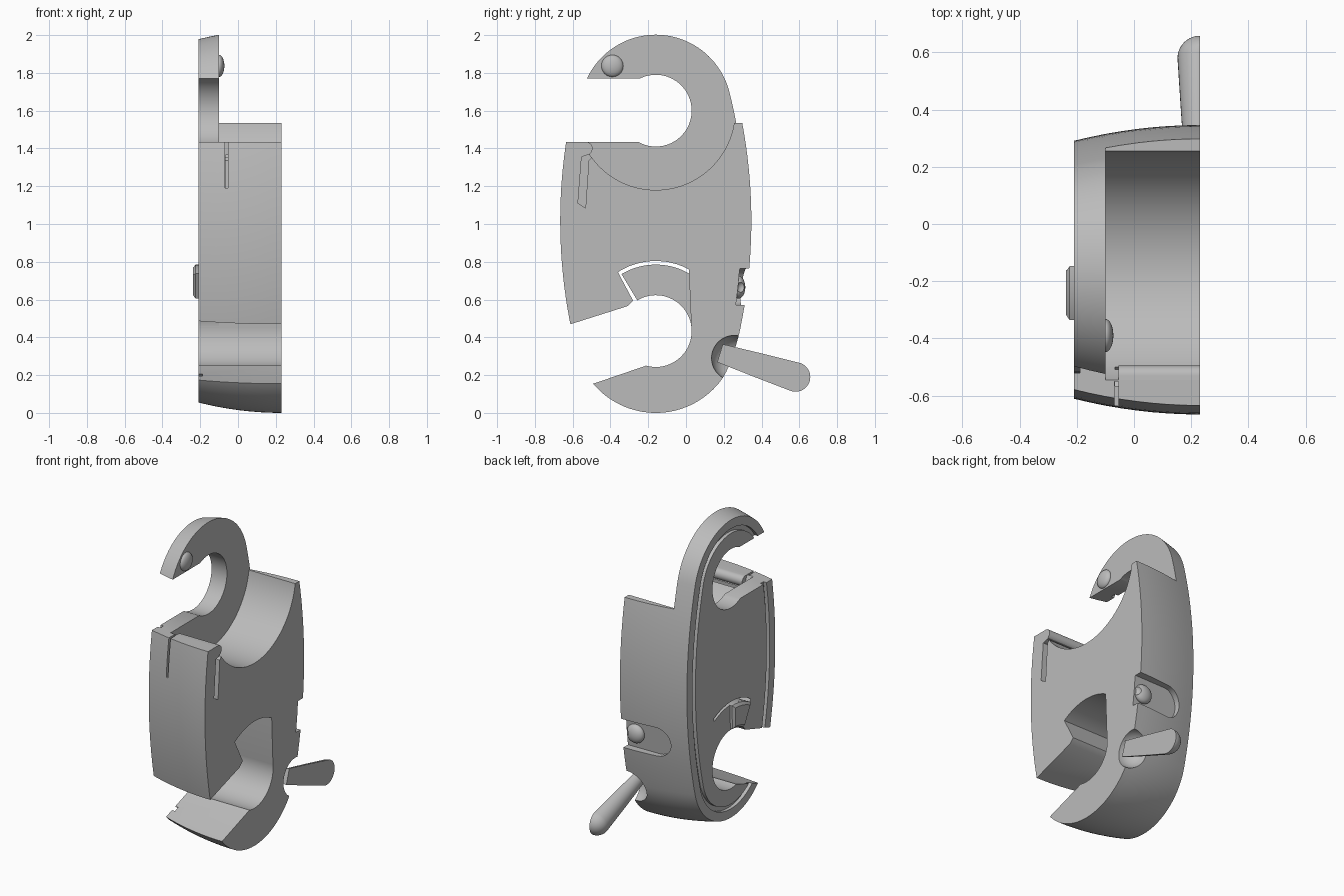
import bpy, bmesh, math
from mathutils import Vector, Matrix

cube = bpy.data.objects.get("Cube")
if cube:
    bpy.data.objects.remove(cube)

CY, LOW, HIGH = -0.16, 0.433, 1.6      # centres of the two round ends
CUT, SIDE, LAYER = 0.23, -0.21, -0.10  # split plane, outer side, inner face of the hook

gray = bpy.data.materials.new("plain_gray")
gray.use_nodes = True
gray.diffuse_color = (0.5, 0.5, 0.5, 1)
gray.node_tree.nodes["Principled BSDF"].inputs["Base Color"].default_value = (0.5, 0.5, 0.5, 1)


def finish(bm, name):
    bmesh.ops.recalc_face_normals(bm, faces=bm.faces[:])
    me = bpy.data.meshes.new(name)
    bm.to_mesh(me)
    bm.free()
    ob = bpy.data.objects.new(name, me)
    me.materials.append(gray)
    bpy.context.collection.objects.link(ob)
    return ob


def loft(name, rings, closed=False):
    """Bridge equal rings of points; cap the ends or join them round."""
    bm = bmesh.new()
    vs = [[bm.verts.new(p) for p in ring] for ring in rings]
    n = len(vs[0])
    for a, b in zip(vs, vs[1:] + (vs[:1] if closed else [])):
        for i in range(n):
            j = (i + 1) % n
            bm.faces.new((a[i], a[j], b[j], b[i]))
    if not closed:
        bm.faces.new(vs[0])
        bm.faces.new(vs[-1])
    return finish(bm, name)


def prism(name, pts, x0, x1):
    return loft(name, [[(x, y, z) for y, z in pts] for x in (x0, x1)])


def arc(cy, cz, r, a0, a1, n):
    angles = [math.radians(a0 + (a1 - a0) * i / n) for i in range(n + 1)]
    return [(cy + r * math.cos(a), cz + r * math.sin(a)) for a in angles]


def oval(inset):
    """Four tangent arcs: two round ends and two long shallow sides."""
    mid, off, t = (LOW + HIGH) / 2, 2.3, 14.2
    r, big = 0.433 - inset, 2.806 - inset
    return (arc(CY - off, mid, big, -t, t, 24)[:-1] + arc(CY, HIGH, r, t, 180 - t, 48)[:-1]
            + arc(CY + off, mid, big, 180 - t, 180 + t, 24)[:-1]
            + arc(CY, LOW, r, 180 + t, 360 - t, 48)[:-1])


def crown(x):
    return 0.055 * ((CUT - x) / (CUT - SIDE)) ** 2


def sphere(name, loc, r, scale=(1, 1, 1)):
    bm = bmesh.new()
    bmesh.ops.create_uvsphere(bm, u_segments=32, v_segments=20, radius=r)
    bmesh.ops.scale(bm, vec=scale, verts=bm.verts[:])
    bmesh.ops.translate(bm, vec=loc, verts=bm.verts[:])
    return finish(bm, name)


def carve(target, cutter):
    mod = target.modifiers.new("cut", 'BOOLEAN')
    mod.operation, mod.solver, mod.object = 'DIFFERENCE', 'EXACT', cutter
    bpy.context.view_layer.objects.active = target
    bpy.ops.object.modifier_apply(modifier=mod.name)
    bpy.data.objects.remove(cutter)


def trim(ob):
    """Slice off everything beyond the split plane."""
    bm = bmesh.new()
    bm.from_mesh(ob.data)
    res = bmesh.ops.bisect_plane(bm, geom=bm.verts[:] + bm.edges[:] + bm.faces[:],
                                 plane_co=(CUT, 0, 0), plane_no=(1, 0, 0), clear_outer=True)
    rim = [e for e in res["geom_cut"] if isinstance(e, bmesh.types.BMEdge)]
    bmesh.ops.contextual_create(bm, geom=rim)
    bm.to_mesh(ob.data)
    bm.free()


# Crowned oval body
steps = [SIDE + (CUT - SIDE) * i / 8 for i in range(9)]
body = loft("body", [[(x, y, z) for y, z in oval(crown(x))] for x in steps])

# Decorative groove around the outer side
groove = [[(x, y, z) for y, z in oval(d)]
          for x, d in ((-0.3, 0.112), (-0.3, 0.142), (-0.188, 0.142), (-0.188, 0.112))]
carve(body, loft("groove_cut", groove, closed=True))

# Upper hook: round throat, straight mouth, and clearance beside the hook
carve(body, prism("upper_throat", arc(CY, HIGH, 0.19, 0, 354, 59), -0.4, 0.4))
carve(body, prism("upper_mouth", [(-0.9, 1.435), (-0.16, 1.435), (-0.16, 1.77), (-0.9, 1.77)],
                  -0.4, 0.4))
carve(body, prism("hook_clearance", arc(CY, HIGH, 0.42, 0, 357, 119), LAYER, 0.4))
carve(body, prism("top_trim", [(-0.9, 1.535), (0.6, 1.535), (0.6, 2.2), (-0.9, 2.2)], LAYER, 0.4))

# Lower hook: round throat, slanted mouth, gate recess
carve(body, prism("lower_throat", arc(CY, LOW, 0.19, 0, 354, 59), -0.4, 0.4))
carve(body, prism("lower_mouth", [(-0.9, 0.378), (-0.31, 0.565), (-0.28, 0.595), (-0.16, 0.6),
                                  (-0.12, 0.3), (-0.22, 0.247), (-0.9, 0.015)], -0.4, 0.4))
carve(body, prism("gate_recess", arc(CY, LOW, 0.371, 61.8, 122.7, 24)
                  + [(-0.275, 0.585), (-0.16, 0.45), (0.029, 0.434)], -0.4, 0.4))

# Spring latch: inner slot, narrow slit in the front wall, rounded lip
carve(body, prism("latch_slot", [(-0.552, 1.365), (-0.49, 1.365), (-0.515, 1.335),
                                 (-0.532, 1.085), (-0.572, 1.11)], -0.067, 0.4))
carve(body, prism("latch_slit", [(-0.9, 1.19), (-0.55, 1.19), (-0.55, 1.5), (-0.9, 1.5)],
                  -0.068, -0.054))
lip = prism("latch_lip", [(-0.58, 1.435)] + arc(-0.53, 1.4, 0.035, 90, -60, 12)
            + [(-0.53, 1.362), (-0.555, 1.355), (-0.58, 1.36)], -0.054, CUT)

# Pocket for the slider on the back, ending round
stadium = [(0.4, 0.57), (0.4, 0.765)] + arc(0.0, 0.6675, 0.0975, 90, 270, 16)
pocket = [[(x, 0.5, z) for x, z in stadium],
          [(x, 0.287 - crown(x) + 0.12 * (z - 0.67), z) for x, z in stadium]]
carve(body, loft("slider_pocket", pocket))
carve(body, sphere("lever_socket", (CUT + 0.001, 0.255, 0.29), 0.12))

# Gate at the outer side with its raised thumb pad
gate = prism("gate", arc(CY, LOW, 0.352, 59, 121, 24) + arc(CY, LOW, 0.19, 121, 2, 24),
             SIDE, LAYER)
pad_out = arc(CY, LOW, 0.352, 88, 120, 10) + arc(CY, LOW, 0.2, 120, 88, 10)
pad_in = arc(CY, LOW, 0.335, 91, 118, 10) + arc(CY, LOW, 0.215, 118, 91, 10)
pad = loft("thumb_pad", [[(x, y, z) for y, z in ring]
                         for x, ring in ((SIDE + 0.005, pad_out), (-0.225, pad_out), (-0.238, pad_in))])

# Round nub inside the hook tip and slider button on the back
nub = sphere("hook_nub", (LAYER, -0.39, 1.837), 0.058, (0.48, 1, 1))
button = sphere("slider_button", (0.165, 0.278, 0.665), 0.06, (1, 0.6, 1))
dent = sphere("button_dent", (0.235, 0.3, 0.665), 0.035)
carve(button, dent)
trim(button)

# Tapered round lever, halved at the split plane
start, end = Vector((CUT, 0.18, 0.316)), Vector((CUT, 0.58, 0.19))
axis = (end - start).normalized()
side = Vector((1, 0, 0))
up = axis.cross(side)
length = (end - start).length
profile = [(0, 0.05), (length * 0.5, 0.065)] + arc(length, 0, 0.078, 90, 4, 12)
rings = []
for d, r in profile:
    rings.append([start + axis * d + (up * math.cos(a) + side * math.sin(a)) * r
                  for a in (math.tau * k / 32 for k in range(32))])
lever = loft("lever", rings)
trim(lever)

# Smooth curved walls, keep real edges crisp
bpy.ops.object.select_all(action='DESELECT')
for ob in (body, lip, gate, pad, nub, button, lever):
    ob.select_set(True)
bpy.context.view_layer.objects.active = body
bpy.ops.object.shade_smooth_by_angle(angle=math.radians(30))
